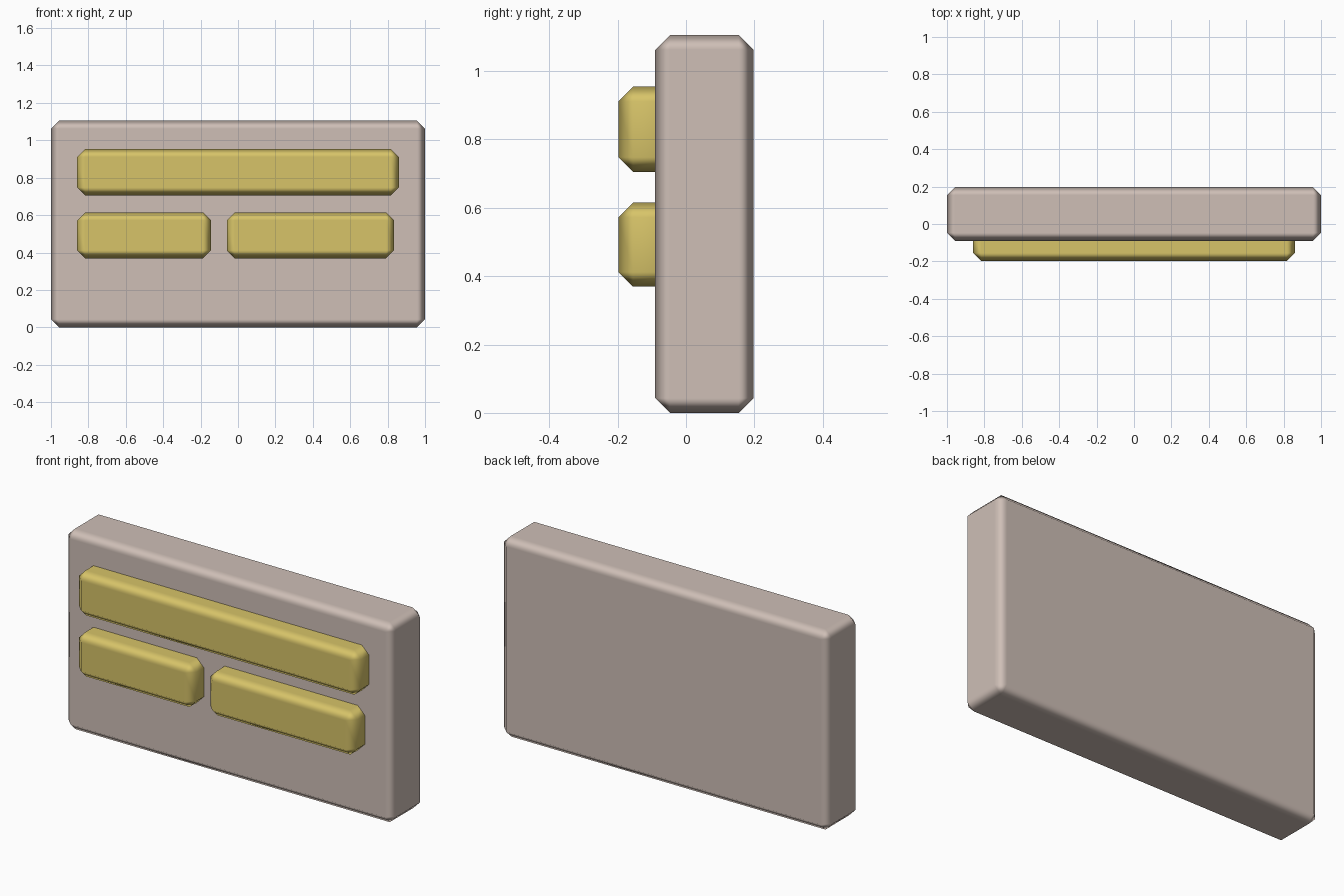
import bpy

if "Cube" in bpy.data.objects:
    bpy.data.objects.remove(bpy.data.objects["Cube"])


def material(name, rgb):
    m = bpy.data.materials.new(name)
    m.diffuse_color = (*rgb, 1.0)
    m.use_nodes = True
    m.node_tree.nodes["Principled BSDF"].inputs["Base Color"].default_value = m.diffuse_color
    return m


def soft_block(name, x, y, z, mat, chamfer=0.043):
    """Box between the given ranges, chamfered on every edge, smooth shaded."""
    bpy.ops.mesh.primitive_cube_add(size=1)
    ob = bpy.context.object
    ob.name = name
    for v in ob.data.vertices:
        v.co = [lo if c < 0 else hi for c, (lo, hi) in zip(v.co, (x, y, z))]
    ob.data.materials.append(mat)
    bpy.ops.object.shade_smooth()
    bevel = ob.modifiers.new("chamfer", 'BEVEL')
    bevel.width = chamfer
    bevel.segments = 1
    bevel.limit_method = 'NONE'
    # keep the large faces flat and blend only over the chamfers
    weighted = ob.modifiers.new("flat_faces", 'WEIGHTED_NORMAL')
    weighted.weight = 100
    return ob


stone = material("warm grey", (0.62, 0.52, 0.47))
yellow = material("mustard yellow", (0.68, 0.55, 0.14))

# upright slab
soft_block("slab", (-1, 1), (-0.09, 0.197), (0, 1.105), stone)

# raised bars on the front, sunk into the slab
bars = [
    ("top_bar", (-0.86, 0.86), (0.705, 0.954)),
    ("left_bar", (-0.86, -0.145), (0.369, 0.615)),
    ("right_bar", (-0.06, 0.835), (0.369, 0.615)),
]
for name, x, z in bars:
    soft_block(name, x, (-0.198, -0.02), z, yellow)
